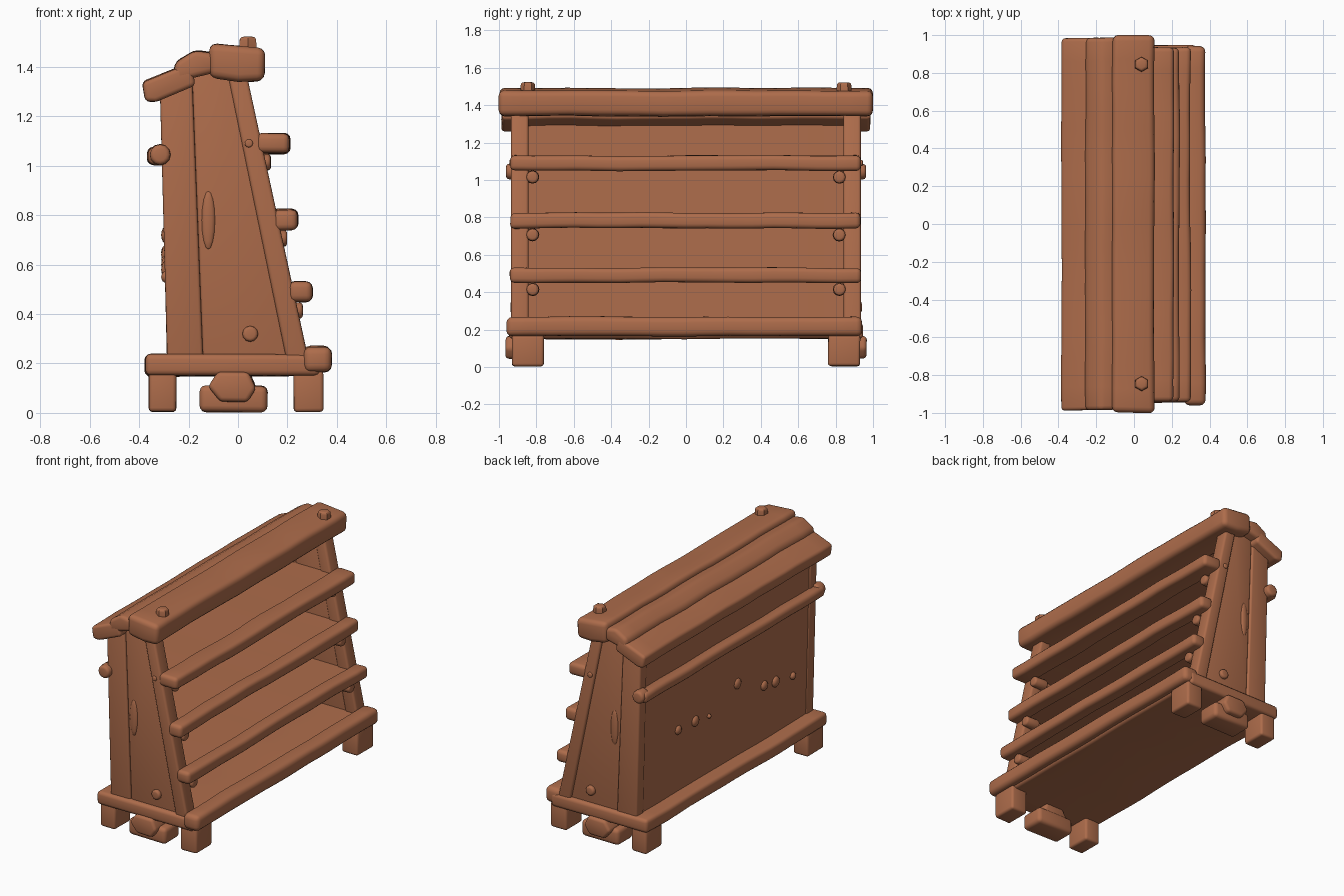
import bpy, bmesh, math
from mathutils import Vector, noise

if "Cube" in bpy.data.objects:
    bpy.data.objects.remove(bpy.data.objects["Cube"])

wood = bpy.data.materials.new("terracotta wood")
wood.diffuse_color = (0.42, 0.15, 0.07, 1)
wood.use_nodes = True
wood.node_tree.nodes["Principled BSDF"].inputs["Base Color"].default_value = wood.diffuse_color


def finish(bm, name, bevel, wobble, angle=25):
    """Round the hard edges, add a hand-cut wobble and smooth shade."""
    bmesh.ops.recalc_face_normals(bm, faces=bm.faces)
    if bevel:
        hard = [e for e in bm.edges if e.calc_face_angle(0) > math.radians(angle)]
        bmesh.ops.bevel(bm, geom=hard, offset=bevel, segments=3, profile=0.5,
                        affect='EDGES', clamp_overlap=True)
    for v in bm.verts:
        v.co += noise.noise_vector(v.co * 3.5) * wobble
    me = bpy.data.meshes.new(name)
    bm.to_mesh(me)
    bm.free()
    me.materials.append(wood)
    ob = bpy.data.objects.new(name, me)
    bpy.context.collection.objects.link(ob)
    bpy.ops.object.select_all(action='DESELECT')
    ob.select_set(True)
    bpy.context.view_layer.objects.active = ob
    bpy.ops.object.shade_smooth_by_angle(angle=math.radians(40))
    return ob


def board(name, profile, y0, y1, bevel=0.02, segs=1, wobble=0.006):
    """Extrude an (x, z) profile from y0 to y1."""
    bm = bmesh.new()
    rings = [[bm.verts.new((x, y0 + (y1 - y0) * i / segs, z)) for x, z in profile]
             for i in range(segs + 1)]
    n = len(profile)
    for a, b in zip(rings, rings[1:]):
        for k in range(n):
            bm.faces.new((a[k], a[(k + 1) % n], b[(k + 1) % n], b[k]))
    bm.faces.new(rings[0])
    bm.faces.new(rings[-1])
    return finish(bm, name, bevel, wobble)


def box(x0, x1, z0, z1):
    return [(x0, z0), (x1, z0), (x1, z1), (x0, z1)]


def peg(name, centre, axis, r, length, sides=12):
    """Rounded peg along an axis."""
    bm = bmesh.new()
    bmesh.ops.create_cone(bm, cap_ends=True, segments=sides, radius1=r, radius2=r * 0.9, depth=length)
    bm.transform(Vector((0, 0, 1)).rotation_difference(Vector(axis)).to_matrix().to_4x4())
    bmesh.ops.translate(bm, verts=bm.verts, vec=centre)
    return finish(bm, name, r * 0.35, 0.002, 65)


def knot(name, centre, size):
    """Flattened wood knot."""
    bm = bmesh.new()
    bmesh.ops.create_uvsphere(bm, u_segments=12, v_segments=8, radius=1)
    bmesh.ops.scale(bm, verts=bm.verts, vec=size)
    bmesh.ops.translate(bm, verts=bm.verts, vec=centre)
    return finish(bm, name, 0, 0)


def slope(z):
    """x of the leaning front edge at height z."""
    return 0.04 + (1.35 - z) * 0.216


# Base slab with a raised front lip
board("base_slab", box(-0.375, 0.33, 0.15, 0.237), -0.945, 0.945, 0.022, 16)
board("base_lip", box(0.265, 0.378, 0.165, 0.268), -0.96, 0.94, 0.03, 16)

# Roof planks
board("roof_front_plank", [(-0.115, 1.36), (0.0, 1.34), (0.105, 1.345), (0.108, 1.475), (-0.115, 1.495)],
      -0.998, 0.998, 0.03, 16)
board("roof_middle_plank", [(-0.26, 1.34), (-0.09, 1.38), (-0.09, 1.455), (-0.175, 1.468), (-0.255, 1.42)],
      -0.985, 0.985, 0.022, 16)
board("roof_rear_plank", [(-0.375, 1.262), (-0.33, 1.26), (-0.17, 1.33), (-0.19, 1.42), (-0.387, 1.34)],
      -0.985, 0.985, 0.018, 16)

# Back panel and its rail
board("back_panel", [(-0.28, 0.2), (-0.235, 0.2), (-0.26, 1.34), (-0.307, 1.3)], -0.88, 0.88, 0, 16, 0.003)
board("back_rail", box(-0.365, -0.285, 1.005, 1.075), -0.945, 0.945, 0.026, 16)
for y, z, r in ((0.5, 0.65, 0.03), (0.32, 0.64, 0.035), (0.18, 0.62, 0.014), (-0.12, 0.72, 0.035),
                (-0.4, 0.6, 0.032), (-0.52, 0.58, 0.035), (-0.7, 0.55, 0.024)):
    knot("back_knot", (-0.291, y, z), (0.02, r, r))

# Shelves: deep board inside plus a thick nose across the posts
for z0, z1, x1 in ((1.05, 1.13, 0.21), (0.742, 0.825, 0.24), (0.45, 0.53, 0.3)):
    xs = slope((z0 + z1) / 2)
    board("shelf_board", box(-0.26, xs + 0.04, z0 + 0.012, z1 - 0.012), -0.87, 0.87, 0, 16, 0.004)
    board("shelf_nose", box(xs - 0.02, x1, z0, z1), -0.94, 0.935, 0.024, 16)
    for s in (-1, 1):
        zp = z0 - 0.035
        peg("shelf_peg", (slope(zp) - 0.03, s * 0.82, zp), (1, 0, 0), 0.036, 0.1)

for s in (-1, 1):
    # End wall planks and the leaning front post
    board("end_rear_plank", [(-0.287, 0.2), (-0.14, 0.2), (-0.185, 1.37), (-0.315, 1.31)],
          s * 0.85, s * 0.925, 0.012, 1, 0.003)
    board("end_middle_plank", [(-0.14, 0.2), (0.21, 0.2), (-0.03, 1.38), (-0.185, 1.38)],
          s * 0.85, s * 0.918, 0.012, 1, 0.003)
    board("front_post", [(0.2, 0.2), (slope(0.2), 0.2), (slope(1.37), 1.37), (-0.04, 1.37)],
          s * 0.842, s * 0.935, 0.014, 1, 0.003)
    # Pegs and knots on the ends and the roof
    knot("end_knot", (-0.12, s * 0.915, 0.78), (0.028, 0.014, 0.12))
    peg("end_peg", (0.05, s * 0.915, 0.32), (0, s, 0), 0.034, 0.05)
    peg("post_peg", (0.045, s * 0.925, 1.09), (0, s, 0), 0.018, 0.04)
    peg("rail_peg", (-0.315, s * 0.925, 1.045), (0, s, 0), 0.045, 0.075)
    peg("roof_peg", (0.04, s * 0.845, 1.475), (0, 0, 1), 0.042, 0.095, 6)
    # Feet
    for x0, x1 in ((-0.36, -0.25), (0.225, 0.345)):
        board("corner_foot", box(x0, x1, 0.004, 0.17), s * 0.76, s * 0.93, 0.016, 1, 0.004)
    board("middle_foot", box(-0.155, 0.12, 0.004, 0.11), s * 0.77, s * 0.93, 0.025, 1, 0.004)
    board("middle_foot_log", [(-0.07, 0.045), (0.04, 0.045), (0.075, 0.1), (0.045, 0.165),
                              (-0.08, 0.165), (-0.12, 0.105)],
          s * 0.78, s * 0.965, 0.018, 1, 0.004)
